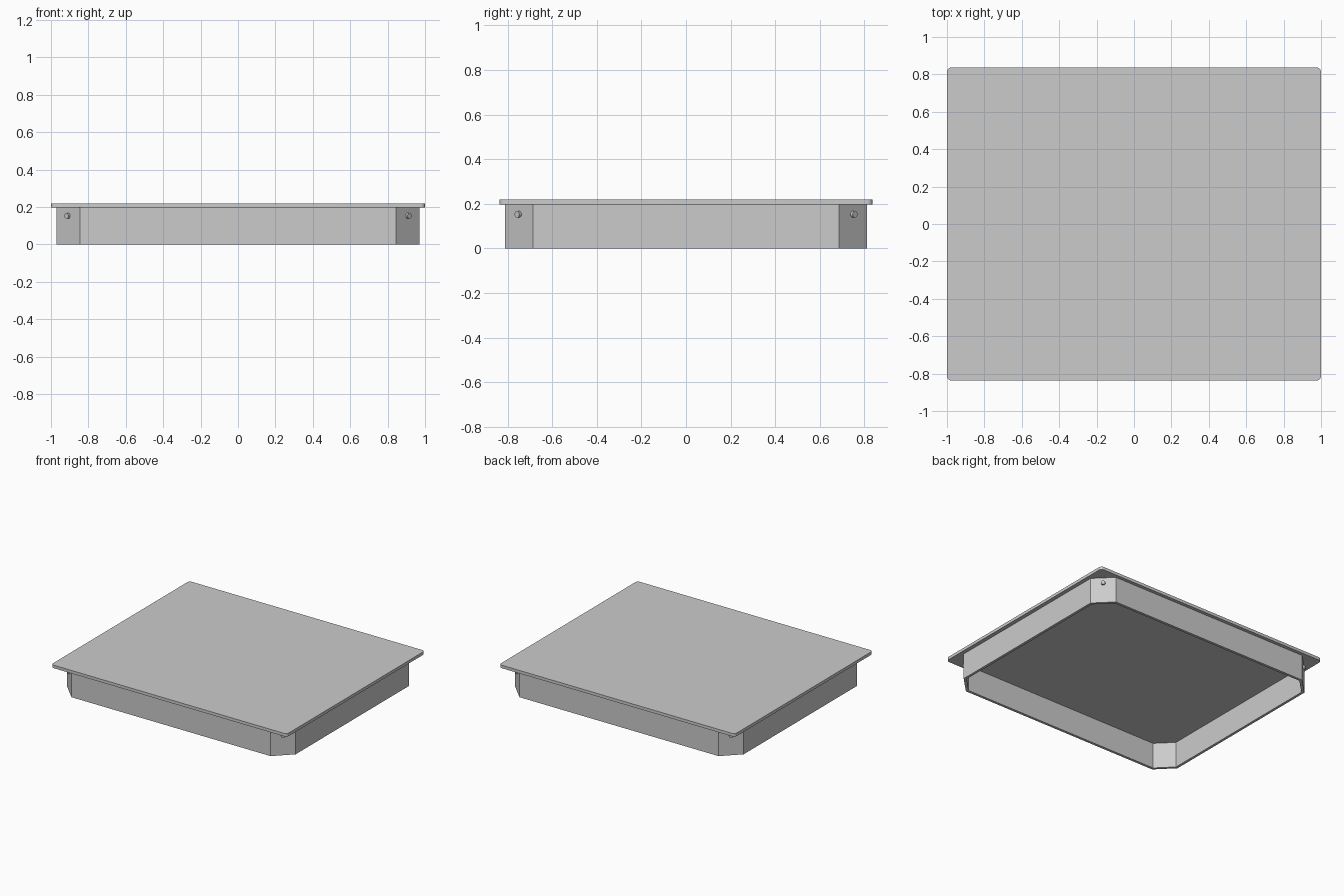
import bpy, bmesh, math
from mathutils import Vector

cube = bpy.data.objects.get("Cube")
if cube:
    bpy.data.objects.remove(cube, do_unlink=True)

grey = bpy.data.materials.new("plain grey")
grey.use_nodes = True
GREY = (0.6, 0.6, 0.6, 1)
grey.diffuse_color = GREY
grey.node_tree.nodes["Principled BSDF"].inputs["Base Color"].default_value = GREY

PLATE_BOTTOM, PLATE_TOP = 0.197, 0.22
FRAME_X, FRAME_Y, CHAMFER, WALL = 0.97, 0.811, 0.125, 0.02


def add_object(name, bm):
    bmesh.ops.recalc_face_normals(bm, faces=bm.faces)
    mesh = bpy.data.meshes.new(name)
    bm.to_mesh(mesh)
    bm.free()
    mesh.materials.append(grey)
    obj = bpy.data.objects.new(name, mesh)
    bpy.context.scene.collection.objects.link(obj)
    return obj


def smooth(obj):
    bpy.ops.object.select_all(action='DESELECT')
    obj.select_set(True)
    bpy.context.view_layer.objects.active = obj
    bpy.ops.object.shade_smooth_by_angle(angle=math.radians(35))


def rounded_outline(hx, hy, radius, steps):
    """Rectangle outline with rounded corners, or chamfers when steps is 1."""
    points = []
    for i, (sx, sy) in enumerate([(1, 1), (-1, 1), (-1, -1), (1, -1)]):
        for k in range(steps + 1):
            a = math.pi / 2 * (i + k / steps)
            points.append((sx * (hx - radius) + radius * math.cos(a),
                           sy * (hy - radius) + radius * math.sin(a)))
    return points


# Cover plate with small rounded corners
bm = bmesh.new()
base = bm.faces.new([bm.verts.new((x, y, PLATE_BOTTOM))
                     for x, y in rounded_outline(1.0, 0.837, 0.025, 6)])
top = bmesh.ops.extrude_face_region(bm, geom=[base], use_keep_orig=True)["geom"]
bmesh.ops.translate(bm, vec=(0, 0, PLATE_TOP - PLATE_BOTTOM),
                    verts=[v for v in top if isinstance(v, bmesh.types.BMVert)])
smooth(add_object("cover_plate", bm))

# Hollow skirt frame with chamfered corners, open underneath
bm = bmesh.new()
inner_chamfer = CHAMFER - WALL * (2 - math.sqrt(2))
outer = rounded_outline(FRAME_X, FRAME_Y, CHAMFER, 1)
inner = rounded_outline(FRAME_X - WALL, FRAME_Y - WALL, inner_chamfer, 1)
rings = [[bm.verts.new((x, y, z)) for x, y in outline]
         for outline, z in [(outer, 0), (outer, PLATE_BOTTOM),
                            (inner, PLATE_BOTTOM), (inner, 0)]]
for a, b in zip(rings, rings[1:] + rings[:1]):
    for i in range(len(a)):
        j = (i + 1) % len(a)
        bm.faces.new((a[i], a[j], b[j], b[i]))
add_object("skirt_frame", bm)

# Short round stud on each corner chamfer
for sx, side in ((1, "left"), (-1, "right")):
    for sy, end in ((-1, "front"), (1, "back")):
        bm = bmesh.new()
        bmesh.ops.create_cone(bm, cap_ends=True, segments=24,
                              radius1=0.015, radius2=0.015, depth=0.024)
        stud = add_object(f"corner_stud_{end}_{side}", bm)
        normal = Vector((sx, sy, 0)).normalized()
        centre = Vector((sx * (FRAME_X - CHAMFER / 2),
                         sy * (FRAME_Y - CHAMFER / 2), 0.153))
        stud.location = centre + normal * 0.002
        stud.rotation_euler = normal.to_track_quat('Z', 'Y').to_euler()
        smooth(stud)
